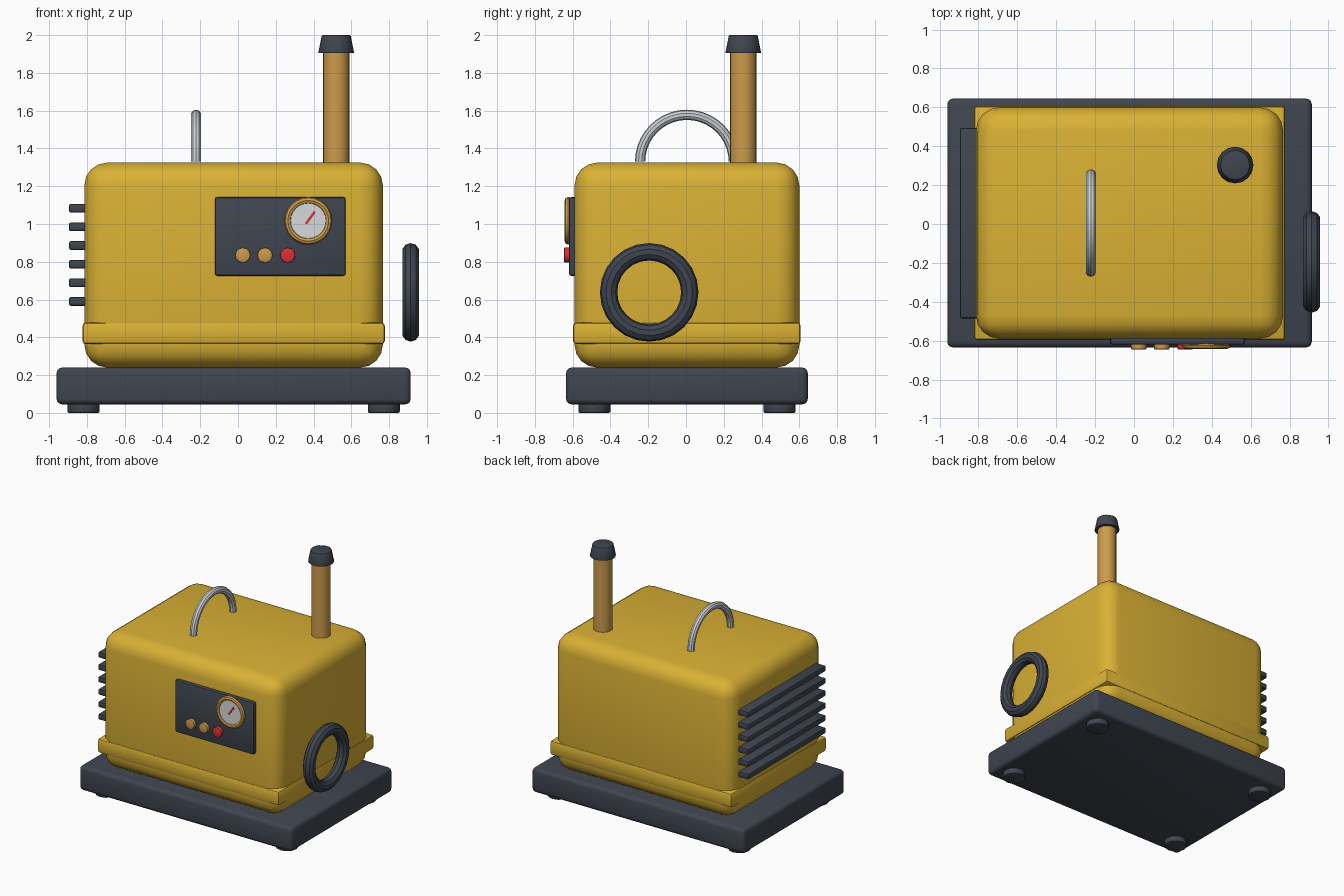
import bpy
import bmesh
from math import pi, radians, sin, cos
from mathutils import Matrix, Vector

cube = bpy.data.objects.get("Cube")
if cube:
    bpy.data.objects.remove(cube, do_unlink=True)


def material(name, rgb, metallic=0.0):
    m = bpy.data.materials.new(name)
    m.use_nodes = True
    m.diffuse_color = (*rgb, 1)
    m.node_tree.nodes["Principled BSDF"].inputs["Base Color"].default_value = (*rgb, 1)
    return m


YELLOW = material("yellow paint", (0.70, 0.44, 0.035))
DARK = material("dark slate", (0.05, 0.06, 0.08))
BRASS = material("brass", (0.60, 0.33, 0.07))
SILVER = material("steel", (0.60, 0.63, 0.66))
WHITE = material("dial white", (0.68, 0.69, 0.71))
RED = material("red", (0.72, 0.03, 0.035))

CX, CY = -0.023, 0.005          # middle of the machine body
FRONT = Matrix.Rotation(pi / 2, 4, 'X')      # local z points to -y
SIDE = Matrix.Rotation(pi / 2, 4, 'Y')       # local z points to +x
parts = []


def finish(name, bm, mat, loc, rot=None):
    bmesh.ops.recalc_face_normals(bm, faces=bm.faces)
    bm.transform(Matrix.Translation(loc) @ (rot or Matrix()))
    mesh = bpy.data.meshes.new(name)
    bm.to_mesh(mesh)
    bm.free()
    mesh.materials.append(mat)
    ob = bpy.data.objects.new(name, mesh)
    bpy.context.collection.objects.link(ob)
    parts.append(ob)
    return ob


def bevel(bm, edges, width, segments):
    if width:
        bmesh.ops.bevel(bm, geom=edges, offset=width, segments=segments,
                        profile=0.5, affect='EDGES')


def box(name, size, loc, mat, width=0.0, segments=2, rot=None):
    bm = bmesh.new()
    bmesh.ops.create_cube(bm, size=1)
    bmesh.ops.scale(bm, vec=Vector(size), verts=bm.verts)
    bevel(bm, bm.edges[:], width, segments)
    return finish(name, bm, mat, loc, rot)


def cylinder(name, r1, r2, depth, loc, mat, sides=16, width=0.0, rot=None):
    bm = bmesh.new()
    bmesh.ops.create_cone(bm, cap_ends=True, segments=sides,
                          radius1=r1, radius2=r2, depth=depth)
    rims = [e for e in bm.edges if abs(e.verts[0].co.z - e.verts[1].co.z) < 1e-5]
    bevel(bm, rims, width, 2)
    return finish(name, bm, mat, loc, rot)


def torus(name, major, minor, loc, mat, steps, sides, rot=None, arc=2 * pi):
    """Ring, or an arch with capped ends when arc is below a full turn."""
    full = arc > 2 * pi - 0.01
    bm = bmesh.new()
    rings = []
    for i in range(steps if full else steps + 1):
        a = arc * i / steps
        ring = []
        for j in range(sides):
            b = 2 * pi * j / sides
            r = major + minor * cos(b)
            ring.append(bm.verts.new((r * cos(a), r * sin(a), minor * sin(b))))
        rings.append(ring)
    for i in range(steps):
        p, q = rings[i], rings[(i + 1) % len(rings)]
        for j in range(sides):
            k = (j + 1) % sides
            bm.faces.new((p[j], q[j], q[k], p[k]))
    if not full:
        bm.faces.new(rings[0])
        bm.faces.new(rings[-1])
    return finish(name, bm, mat, loc, rot)


# Base plate and feet
box("base_plate", (1.875, 1.28, 0.195), (CX, CY, 0.1425), DARK, 0.03, 3)
for sx, side in ((-1, "right"), (1, "left")):
    for sy, end in ((-1, "front"), (1, "back")):
        cylinder(f"foot_{end}_{side}", 0.085, 0.085, 0.06,
                 (CX + sx * 0.795, CY + sy * 0.49, 0.03), DARK, 12, 0.008)

# Rounded housing and the band around it
box("housing", (1.58, 1.19, 1.085), (CX, CY, 0.7825), YELLOW, 0.12, 4)
box("housing_band", (1.60, 1.204, 0.115), (CX, CY, 0.421), YELLOW, 0.018, 2)

# Carrying handle across the top
torus("top_handle", 0.248, 0.027, (-0.222, CY, 1.33), SILVER, 20, 10,
      Matrix.Rotation(pi / 2, 4, 'Z') @ FRONT, pi)

# Exhaust pipe with a tapered cap
cylinder("exhaust_pipe", 0.07, 0.07, 0.66, (0.52, 0.303, 1.60), BRASS, 20)
cylinder("exhaust_cap", 0.095, 0.076, 0.095, (0.52, 0.303, 1.9525), DARK, 16, 0.004)

# Cooling fins on the right side
for i in range(6):
    box(f"cooling_fin_{i + 1}", (0.13, 0.98, 0.046),
        (-0.83, CY, 0.59 + i * 0.0987), DARK, 0.01, 2)

# Hand wheel on the left side
torus("hand_wheel", 0.215, 0.046, (0.914, -0.195, 0.638), DARK, 24, 10, SIDE)

# Control panel on the front
box("control_panel", (0.693, 0.05, 0.416), (0.2235, -0.595, 0.934), DARK, 0.012, 2)

# Gauge: rim, dial and needle
GX, GZ = 0.372, 1.017
torus("gauge_rim", 0.108, 0.018, (GX, -0.624, GZ), BRASS, 24, 8, FRONT)
cylinder("gauge_dial", 0.106, 0.106, 0.016, (GX, -0.624, GZ), WHITE, 24, 0, FRONT)
box("gauge_needle", (0.013, 0.008, 0.08), (GX + 0.011, -0.634, GZ + 0.016), RED,
    rot=Matrix.Rotation(radians(36), 4, 'Y'))

# Knobs and button in a row
for name, x, mat in (("knob_1", 0.025, BRASS), ("knob_2", 0.143, BRASS),
                     ("red_button", 0.263, RED)):
    cylinder(name, 0.04, 0.04, 0.04, (x, -0.625, 0.835), mat, 12, 0.004, FRONT)

# Smooth shading with sharp edges kept
bpy.ops.object.select_all(action='DESELECT')
for ob in parts:
    ob.select_set(True)
bpy.context.view_layer.objects.active = parts[0]
bpy.ops.object.shade_smooth_by_angle(angle=radians(35))
